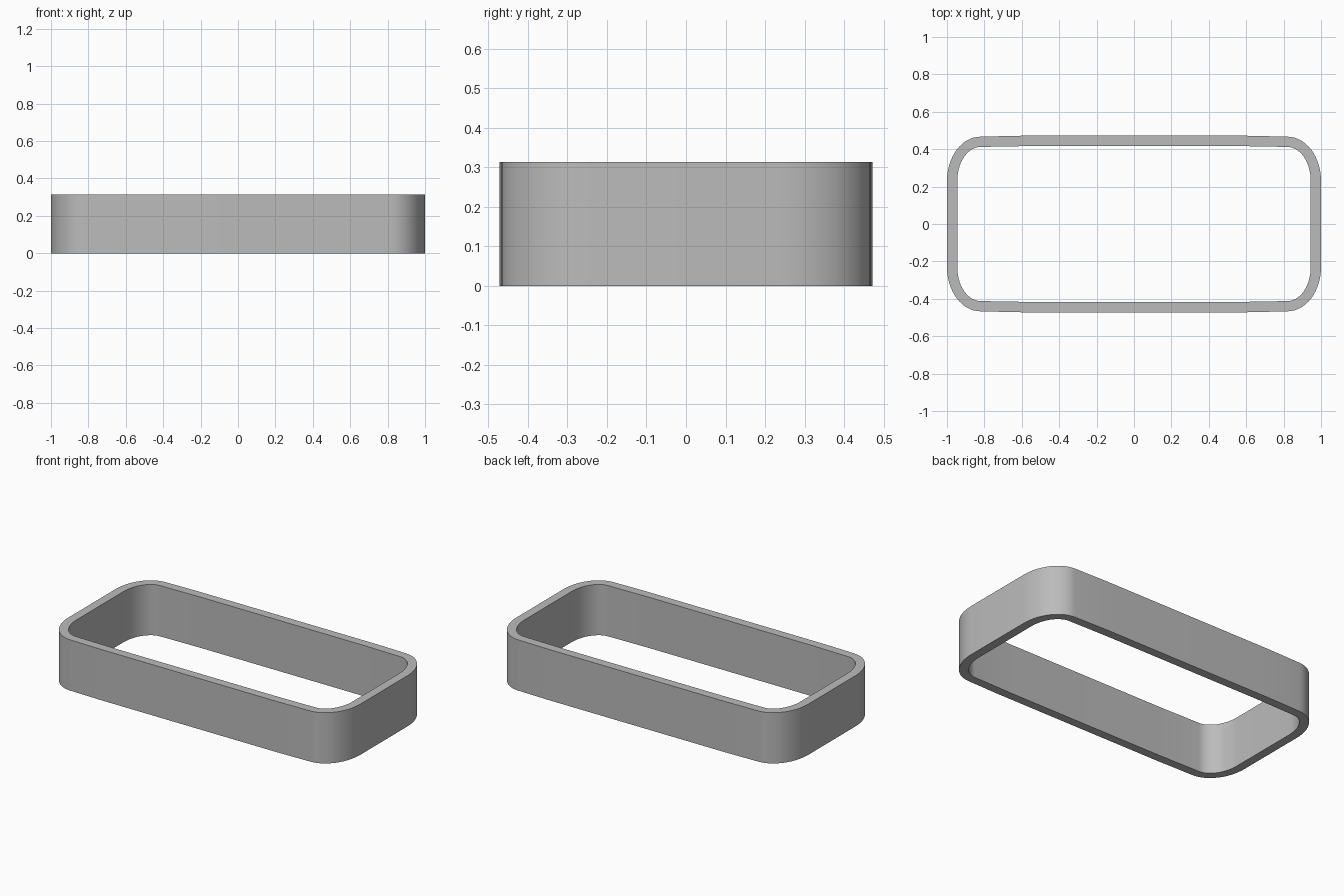
import bpy, bmesh, math

if "Cube" in bpy.data.objects:
    bpy.data.objects.remove(bpy.data.objects["Cube"])

HEIGHT, WALL = 0.314, 0.055
CX, CY = 0.82, 0.23          # corner ellipse centre
STEPS = 14


def outline(inset):
    """Rounded rectangle with slightly bowed long sides, counter-clockwise."""
    rx, ry = 1.0 - CX - inset, 0.467 - CY - inset
    quarter = [(CX + rx * math.cos(a), CY + ry * math.sin(a))
               for a in (math.pi / 2 * i / STEPS for i in range(STEPS + 1))]
    quarter.append((0.6 - inset, 0.472 - inset))
    left = [(-x, y) for x, y in reversed(quarter)]
    top = quarter + left
    return top + [(-x, -y) for x, y in top]


# Open rounded-rectangle band, built from an outer and an inner outline
bm = bmesh.new()
loops = [[bm.verts.new((x, y, z)) for x, y in outline(inset)]
         for inset, z in ((0, 0), (0, HEIGHT), (WALL, HEIGHT), (WALL, 0))]
n = len(loops[0])
for k in range(4):
    a, b = loops[k], loops[(k + 1) % 4]
    for i in range(n):
        j = (i + 1) % n
        bm.faces.new((a[i], a[j], b[j], b[i]))
bmesh.ops.recalc_face_normals(bm, faces=bm.faces)

mesh = bpy.data.meshes.new("rounded_band")
bm.to_mesh(mesh)
bm.free()
band = bpy.data.objects.new("rounded_band", mesh)
bpy.context.collection.objects.link(band)

# Mid-grey surface
grey = bpy.data.materials.new("mid_grey")
grey.diffuse_color = (0.5, 0.5, 0.5, 1)
grey.use_nodes = True
grey.node_tree.nodes["Principled BSDF"].inputs["Base Color"].default_value = grey.diffuse_color
mesh.materials.append(grey)

bpy.context.view_layer.objects.active = band
band.select_set(True)
bpy.ops.object.shade_smooth_by_angle(angle=math.radians(35))
